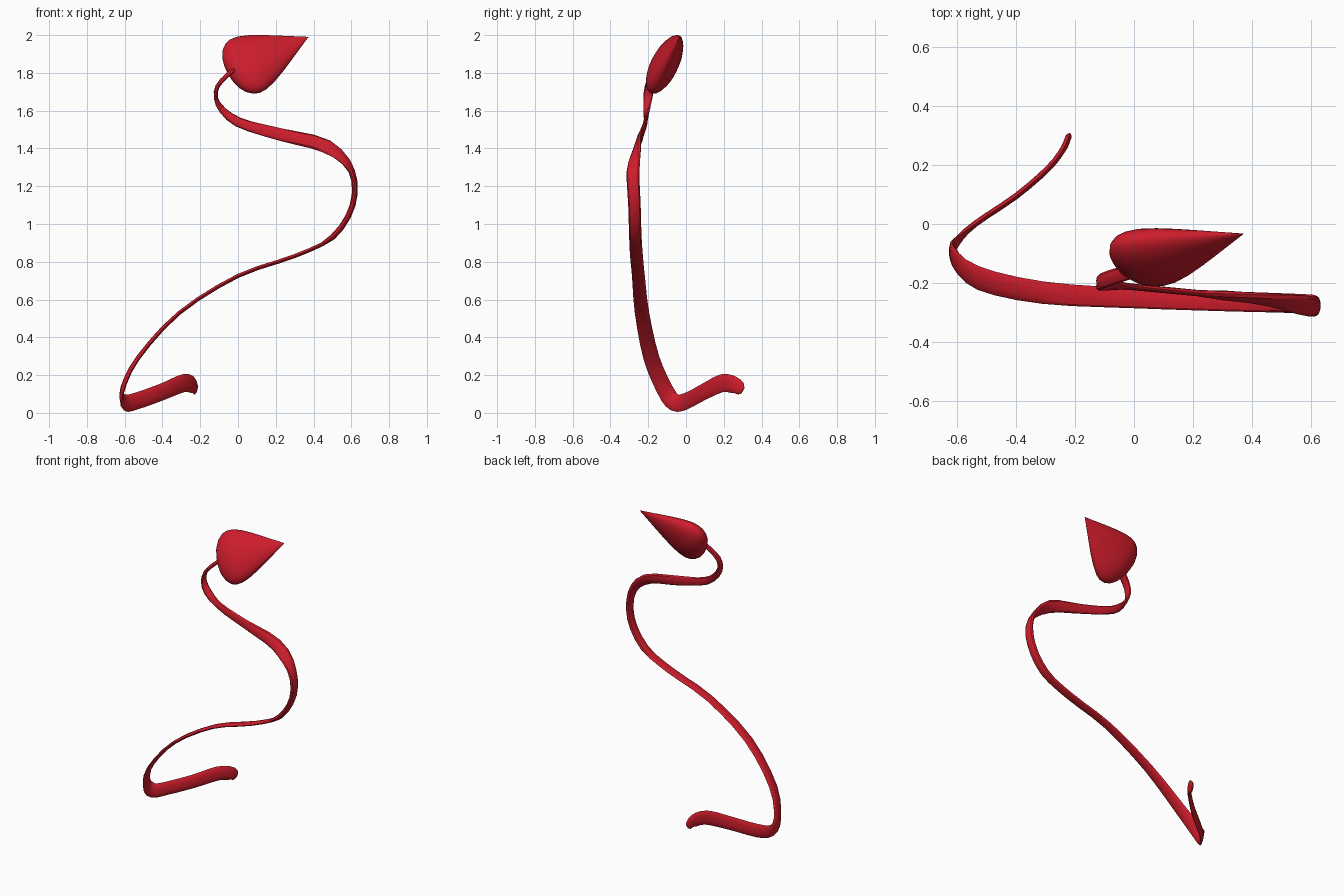
import bpy, math
from mathutils import Vector

if "Cube" in bpy.data.objects:
    bpy.data.objects.remove(bpy.data.objects["Cube"])

red = bpy.data.materials.new("red")
red.diffuse_color = (0.62, 0.012, 0.025, 1)
red.use_nodes = True
red.node_tree.nodes["Principled BSDF"].inputs["Base Color"].default_value = red.diffuse_color


def skin(name, rings, smooth_angle):
    """Skin a list of equal-sized rings, closing both ends."""
    n = len(rings[0])
    verts = [p for r in rings for p in r]
    faces = [(i * n + j, i * n + (j + 1) % n, (i + 1) * n + (j + 1) % n, (i + 1) * n + j)
             for i in range(len(rings) - 1) for j in range(n)]
    faces += [tuple(reversed(range(n))), tuple(range(len(verts) - n, len(verts)))]
    me = bpy.data.meshes.new(name)
    me.from_pydata(verts, [], faces)
    me.materials.append(red)
    ob = bpy.data.objects.new(name, me)
    bpy.context.collection.objects.link(ob)
    bpy.ops.object.select_all(action='DESELECT')
    ob.select_set(True)
    bpy.context.view_layer.objects.active = ob
    bpy.ops.object.shade_smooth_by_angle(angle=math.radians(smooth_angle))
    return ob


def ellipse(c, u, v, a, b, n):
    return [c + u * a * math.cos(2 * math.pi * k / n) + v * b * math.sin(2 * math.pi * k / n)
            for k in range(n)]


def spline(p, i, t):
    """Catmull-Rom interpolation between p[i] and p[i + 1]."""
    a, b, c, d = (p[min(max(i + k, 0), len(p) - 1)] for k in (-1, 0, 1, 2))
    return 0.5 * (2 * b + (c - a) * t + (2 * a - 5 * b + 4 * c - d) * t * t
                  + (3 * b - a - 3 * c + d) * t ** 3)


# Ribbon stem: x, y, z, twist (0 = broad side along y, 90 = along z), half width
path = [
    (-0.224, 0.292, 0.124, 90, 0.032), (-0.24, 0.255, 0.148, 90, 0.045),
    (-0.29, 0.19, 0.157, 90, 0.048), (-0.40, 0.095, 0.112, 90, 0.045),
    (-0.54, 0.00, 0.062, 90, 0.045), (-0.60, -0.06, 0.055, 75, 0.046),
    (-0.613, -0.11, 0.12, 40, 0.044), (-0.53, -0.183, 0.29, 12, 0.042),
    (-0.31, -0.233, 0.53, 0, 0.038), (0.0, -0.252, 0.725, 0, 0.034),
    (0.30, -0.262, 0.83, 0, 0.034), (0.50, -0.268, 0.93, 0, 0.033),
    (0.607, -0.273, 1.10, 5, 0.033), (0.602, -0.28, 1.28, 28, 0.035),
    (0.47, -0.258, 1.41, 66, 0.040), (0.22, -0.235, 1.475, 88, 0.033),
    (0.0, -0.214, 1.54, 85, 0.026), (-0.105, -0.205, 1.635, 45, 0.024),
    (-0.108, -0.193, 1.73, 20, 0.026), (-0.02, -0.163, 1.82, 20, 0.026),
]
pts = [Vector(p[:3]) for p in path]
twists, widths = [p[3] for p in path], [p[4] for p in path]
rings = []
for i in range(len(path) - 1):
    for s in range(4 if i == len(path) - 2 else 3):
        t = s / 3
        c = spline(pts, i, t)
        tan = (spline(pts, i, min(t + 0.02, 1)) - spline(pts, i, max(t - 0.02, 0))).normalized()
        a = math.radians(twists[i] * (1 - t) + twists[i + 1] * t)
        u = Vector((0, math.cos(a), math.sin(a)))
        u = (u - tan * u.dot(tan)).normalized()
        w = spline(widths, i, t)
        b = 0.016 if i in (11, 12, 13, 14) else 0.011
        if not rings:   # rounded free end
            rings.append(ellipse(c - tan * 0.012, u, tan.cross(u), w * 0.5, 0.004, 10))
        rings.append(ellipse(c, u, tan.cross(u), w, b, 10))
skin("ribbon_stem", rings, 30)

# Flattened teardrop bud: (position along axis, half width)
base, tip = Vector((-0.052, -0.14, 1.795)), Vector((0.372, -0.033, 1.99))
axis = (tip - base).normalized()
wide = Vector((-0.35, 0.40, 0.82))
wide = (wide - axis * wide.dot(axis)).normalized()
thick = axis.cross(wide)
profile = [(0, .01), (.01, .055), (.035, .1), (.08, .137), (.14, .162), (.21, .173), (.3, .17),
           (.42, .15), (.55, .12), (.7, .081), (.85, .041), (1, .001)]
rings = [ellipse(base.lerp(tip, t), wide, thick, r, r * 0.42, 32) for t, r in profile]
skin("bud_tip", rings, 40)
